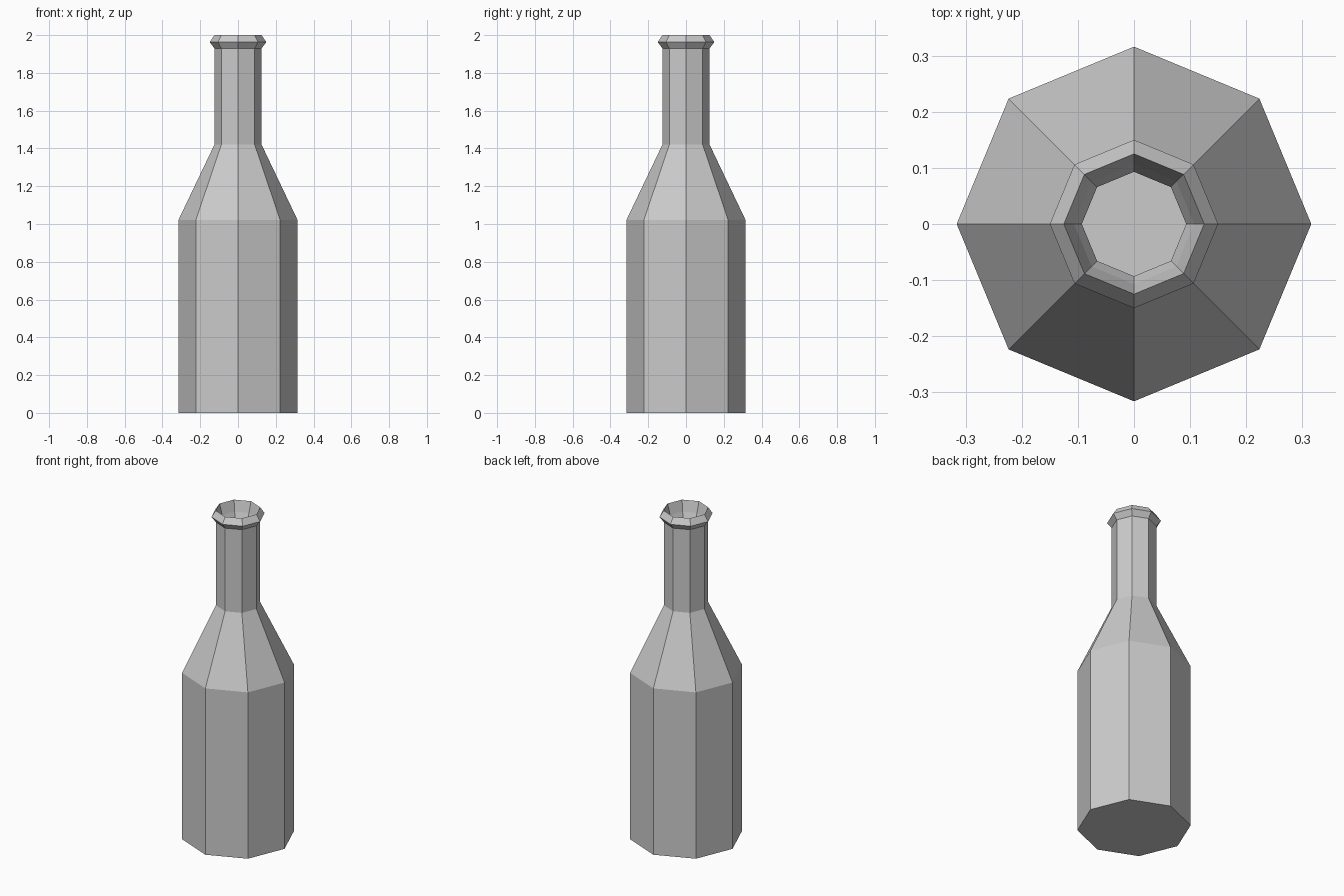
import bpy, bmesh
from math import cos, sin, pi

if "Cube" in bpy.data.objects:
    bpy.data.objects.remove(bpy.data.objects["Cube"])

SIDES = 8
# (radius, height) from outer base, up over the lip, down the inside to the floor
PROFILE = [(0.316, 0.0), (0.316, 1.02), (0.125, 1.42), (0.125, 1.93),
           (0.15, 1.963), (0.125, 2.0),
           (0.107, 1.935), (0.093, 1.90), (0.093, 1.41), (0.284, 1.01), (0.284, 0.03)]

bm = bmesh.new()
rings = [[bm.verts.new((r * cos(2 * pi * i / SIDES), r * sin(2 * pi * i / SIDES), z))
          for i in range(SIDES)] for r, z in PROFILE]
# walls
for a, b in zip(rings, rings[1:]):
    for i in range(SIDES):
        j = (i + 1) % SIDES
        bm.faces.new((a[i], a[j], b[j], b[i]))
# base and inner floor
bm.faces.new(rings[0][::-1])
bm.faces.new(rings[-1])
bmesh.ops.recalc_face_normals(bm, faces=bm.faces[:])

mesh = bpy.data.meshes.new("bottle")
bm.to_mesh(mesh)
bm.free()
bottle = bpy.data.objects.new("bottle", mesh)
bpy.context.collection.objects.link(bottle)
